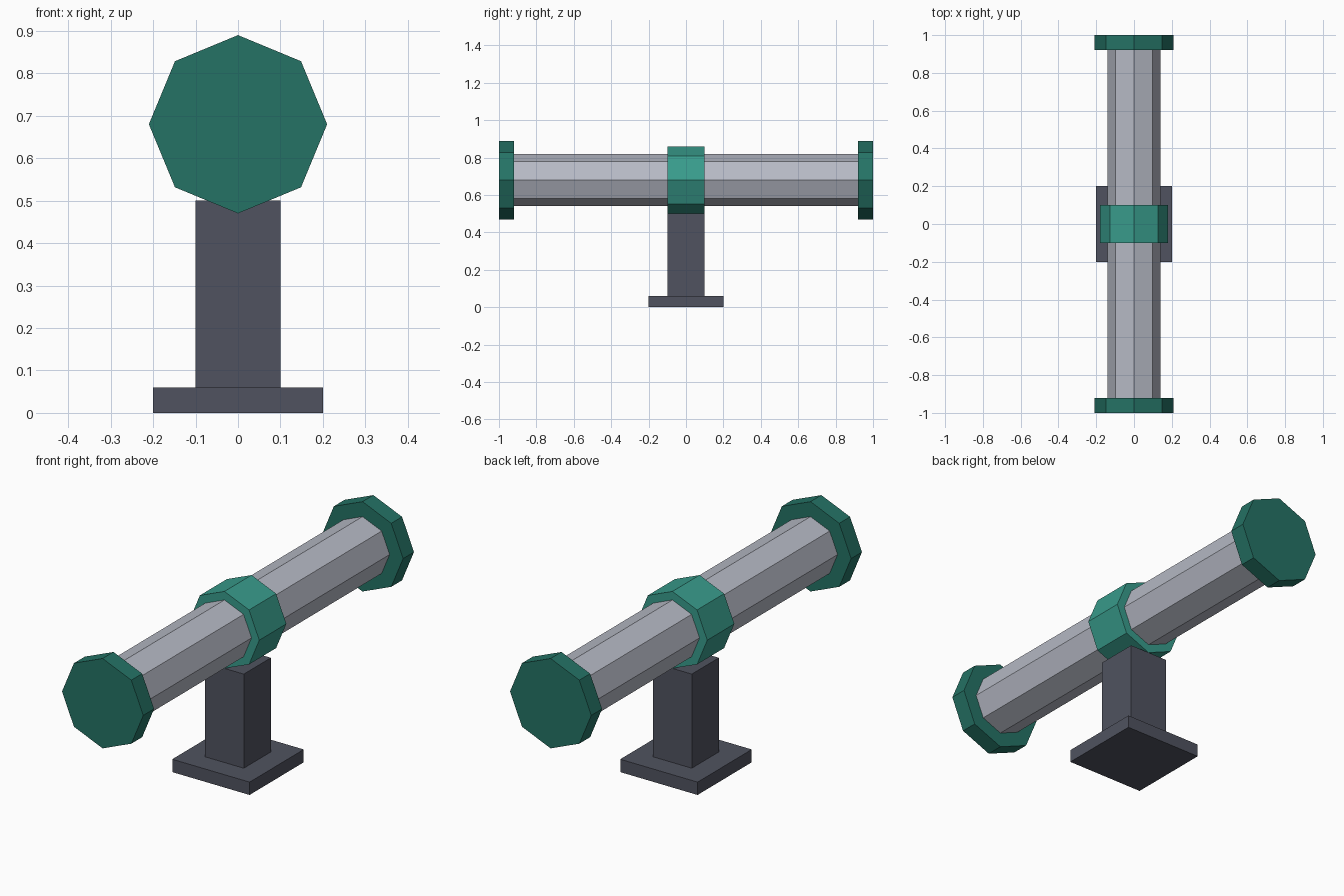
import bpy
from math import pi

cube = bpy.data.objects.get("Cube")
if cube:
    bpy.data.objects.remove(cube, do_unlink=True)


def material(name, rgb):
    mat = bpy.data.materials.new(name)
    mat.use_nodes = True
    color = (*rgb, 1)
    mat.diffuse_color = color
    mat.node_tree.nodes["Principled BSDF"].inputs["Base Color"].default_value = color
    return mat


steel = material("light steel", (0.47, 0.49, 0.56))
charcoal = material("charcoal", (0.08, 0.086, 0.115))
dark_green = material("dark green", (0.018, 0.17, 0.13))
teal = material("teal green", (0.04, 0.33, 0.26))

AXIS_Z = 0.68


def octagon(name, radius, length, y, mat):
    """Eight-sided drum along the pipe axis, corner pointing up."""
    bpy.ops.mesh.primitive_cylinder_add(
        vertices=8, radius=radius, depth=length,
        location=(0, y, AXIS_Z), rotation=(pi / 2, 0, 0))
    finish(name, mat)


def block(name, width, bottom, top, mat):
    """Square block standing on the centre line."""
    bpy.ops.mesh.primitive_cube_add(size=1, location=(0, 0, (bottom + top) / 2))
    bpy.context.object.scale = (width, width, top - bottom)
    finish(name, mat)


def finish(name, mat):
    obj = bpy.context.object
    obj.name = name
    obj.data.materials.append(mat)
    bpy.ops.object.transform_apply(location=False, rotation=True, scale=True)


# Support stand
block("base_plate", 0.4, 0, 0.06, charcoal)
block("support_post", 0.2, 0.06, 0.5, charcoal)

# Pipe with its central clamp and end flanges
octagon("pipe", 0.14, 1.86, 0, steel)
octagon("pipe_clamp", 0.18, 0.2, 0, teal)
for name, side in (("front_flange", -1), ("back_flange", 1)):
    octagon(name, 0.21, 0.08, side * 0.96, dark_green)
